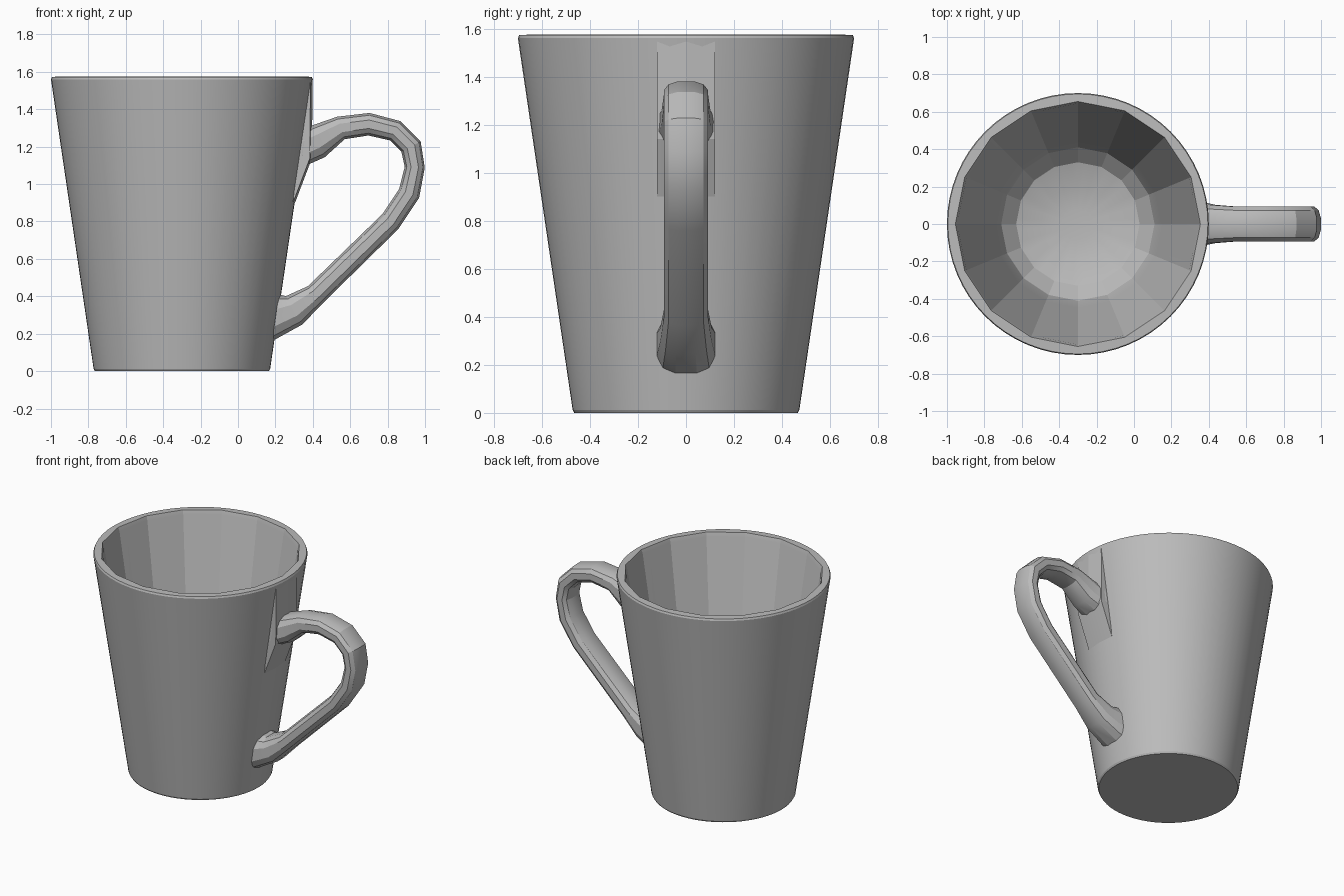
import bpy, bmesh, math
from mathutils import Vector

cube = bpy.data.objects.get("Cube")
if cube:
    bpy.data.objects.remove(cube, do_unlink=True)

# Single grey glaze
grey = bpy.data.materials.new("grey_glaze")
grey.use_nodes = True
grey.diffuse_color = (0.5, 0.5, 0.5, 1)
shader = grey.node_tree.nodes["Principled BSDF"]
shader.inputs["Base Color"].default_value = (0.5, 0.5, 0.5, 1)
shader.inputs["Roughness"].default_value = 0.6


def loft(name, rings, angle):
    """Skin a list of equal closed rings and cap both ends."""
    bm = bmesh.new()
    loops = [[bm.verts.new(p) for p in ring] for ring in rings]
    n = len(loops[0])
    for a, b in zip(loops, loops[1:]):
        for i in range(n):
            j = (i + 1) % n
            bm.faces.new((a[i], a[j], b[j], b[i]))
    bm.faces.new(loops[0][::-1])
    bm.faces.new(loops[-1])
    bmesh.ops.recalc_face_normals(bm, faces=bm.faces)
    mesh = bpy.data.meshes.new(name)
    bm.to_mesh(mesh)
    bm.free()
    mesh.materials.append(grey)
    obj = bpy.data.objects.new(name, mesh)
    bpy.context.collection.objects.link(obj)
    bpy.ops.object.select_all(action="DESELECT")
    obj.select_set(True)
    bpy.context.view_layer.objects.active = obj
    bpy.ops.object.shade_smooth_by_angle(angle=math.radians(angle))


# Mug body: round outside, broad facets and a bowl-shaped floor inside
CENTRE_X, SIDES, FACETS = -0.3, 64, 16


def body_ring(radius, z, faceted):
    ring = []
    step = math.tau / FACETS
    for i in range(SIDES):
        a = math.tau * i / SIDES
        r = radius
        if faceted:
            r *= math.cos(step / 2) / math.cos(a % step - step / 2)
        ring.append((CENTRE_X + r * math.cos(a), r * math.sin(a), z))
    return ring


outside = [(0.465, 0), (0.472, 0.012), (0.70, 1.56), (0.695, 1.573)]
inside = [(0.655, 1.575), (0.645, 1.545), (0.45, 0.32), (0.41, 0.2),
          (0.33, 0.12), (0.2, 0.08), (0.08, 0.07)]
loft("mug_body",
     [body_ring(r, z, False) for r, z in outside]
     + [body_ring(r, z, True) for r, z in inside], 15)

# Thickened wall panel behind the upper end of the handle
panel = [(0.398, 1.555), (0.396, 1.14), (0.305, 0.9), (0.335, 1.2)]
loft("handle_mount",
     [[(x - inset, y, z) for x, z in panel]
      for y, inset in ((-0.12, 0.011), (0, 0), (0.12, 0.011))], 10)

# Handle: flattened tube along a path of (x, z, half thickness, half width)
path = [(0.345, 1.19, 0.11, 0.125), (0.42, 1.225, 0.095, 0.105),
        (0.55, 1.30, 0.065, 0.095), (0.70, 1.32, 0.062, 0.095),
        (0.84, 1.285, 0.06, 0.095), (0.925, 1.20, 0.06, 0.095),
        (0.945, 1.09, 0.055, 0.095), (0.915, 0.95, 0.06, 0.095),
        (0.815, 0.80, 0.06, 0.095), (0.415, 0.41, 0.062, 0.095),
        (0.30, 0.325, 0.09, 0.11), (0.2, 0.285, 0.13, 0.125)]
points = [Vector((x, 0, z)) for x, z, _, _ in path]
wall_normal = Vector((1, 0, -0.147))
rings = []
for i, (x, z, thick, wide) in enumerate(path):
    if i == 0:
        along = wall_normal
    elif i == len(path) - 1:
        along = -wall_normal
    else:
        along = points[i + 1] - points[i - 1]
    across = along.normalized().cross(Vector((0, 1, 0)))
    ring = []
    for k in range(12):
        a = math.tau * (k + 0.5) / 12
        # Squarish oval section
        c, s = (math.copysign(abs(f(a)) ** 0.75, f(a)) for f in (math.cos, math.sin))
        ring.append(points[i] + across * thick * c + Vector((0, wide * s, 0)))
    rings.append(ring)
loft("handle", rings, 22)
